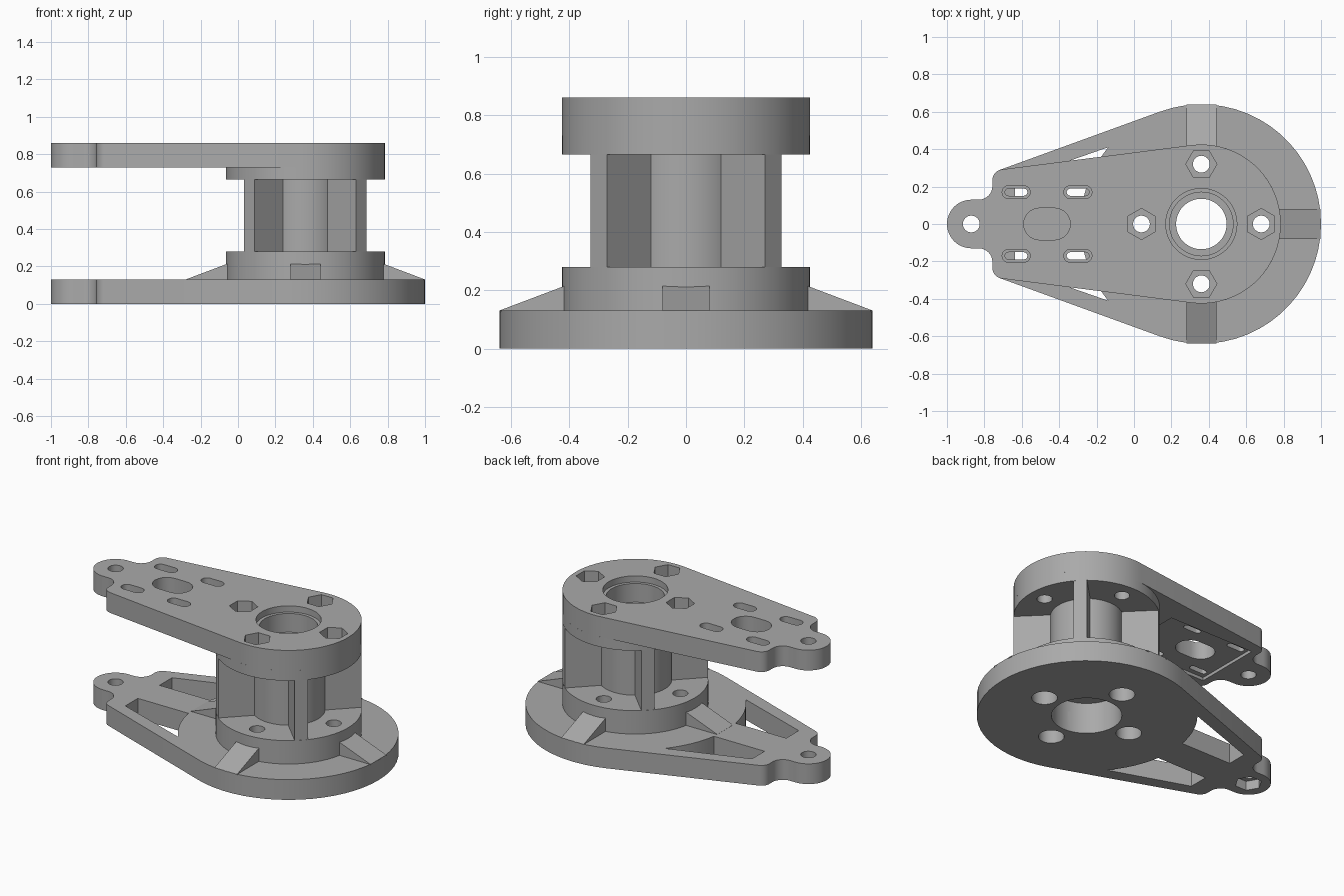
import bpy, bmesh
from math import sin, cos, radians
from mathutils import Matrix

if "Cube" in bpy.data.objects:
    bpy.data.objects.remove(bpy.data.objects["Cube"], do_unlink=True)

grey = bpy.data.materials.new("plain_grey")
grey.use_nodes = True
grey.diffuse_color = (0.4, 0.4, 0.4, 1)
grey.node_tree.nodes["Principled BSDF"].inputs["Base Color"].default_value = (0.4, 0.4, 0.4, 1)

AXIS = 0.36            # x of the hub axis
FLANGE = 0.425         # hub flange radius
RIM = 0.64             # base radius
BOLTS = [(AXIS + 0.32 * cos(radians(a)), 0.32 * sin(radians(a)), a) for a in (0, 90, 180, 270)]


def arc(cx, cy, r, start, end, n):
    """Points along an arc, angles in degrees."""
    step = (end - start) / n
    return [(cx + r * cos(radians(start + i * step)), cy + r * sin(radians(start + i * step)))
            for i in range(n + 1)]


def circle(cx, cy, r, n=48, turn=0):
    return arc(cx, cy, r, turn, turn + 360, n)[:-1]


def slot(cx, cy, length, width):
    r, h = width / 2, (length - width) / 2
    return arc(cx + h, cy, r, -90, 90, 10) + arc(cx - h, cy, r, 90, 270, 10)


def rect(x0, x1, y0, y1):
    return [(x0, y0), (x1, y0), (x1, y1), (x0, y1)]


def prism(name, outline, z0, z1):
    """Extrude a flat outline from z0 to z1."""
    bm = bmesh.new()
    face = bm.faces.new([bm.verts.new((x, y, z0)) for x, y in outline])
    top = bmesh.ops.extrude_face_region(bm, geom=[face])["geom"]
    bmesh.ops.translate(bm, vec=(0, 0, z1 - z0),
                        verts=[v for v in top if isinstance(v, bmesh.types.BMVert)])
    bmesh.ops.recalc_face_normals(bm, faces=bm.faces)
    mesh = bpy.data.meshes.new(name)
    bm.to_mesh(mesh)
    bm.free()
    obj = bpy.data.objects.new(name, mesh)
    bpy.context.collection.objects.link(obj)
    mesh.materials.append(grey)
    return obj


def cut(obj, outline, z0, z1):
    """Remove a prism from a part."""
    cutter = prism("cutter", outline, z0, z1)
    cutter.hide_render = True
    mod = obj.modifiers.new("cut", "BOOLEAN")
    mod.operation, mod.solver, mod.object = "DIFFERENCE", "EXACT", cutter
    bpy.context.view_layer.update()
    result = bpy.data.meshes.new_from_object(obj.evaluated_get(bpy.context.evaluated_depsgraph_get()))
    obj.modifiers.clear()
    obj.data = result
    bpy.data.objects.remove(cutter, do_unlink=True)


def arm_outline(r, a):
    """Round hub end tapering to shoulders and a round tab."""
    half = arc(AXIS, 0, r, 0, a, 18)
    half += arc(-0.70, 0.235, 0.057, a, 180, 8)
    half += arc(-0.83, 0.203, 0.073, 0, -90, 8)
    half += arc(-0.87, 0, 0.13, 90, 180, 12)
    return half + [(x, -y) for x, y in half[-2:0:-1]]


# Main solid parts
base = prism("base_plate", arm_outline(RIM, 110), 0, 0.13)
lower = prism("lower_flange", circle(AXIS, 0, FLANGE, 64), 0.13, 0.28)
core = prism("hub_core", circle(AXIS, 0, 0.212), 0.28, 0.665)
upper = prism("upper_flange", circle(AXIS, 0, FLANGE, 64), 0.665, 0.73)
arm = prism("top_arm", arm_outline(FLANGE, 98), 0.73, 0.86)
parts = [base, lower, core, upper, arm]

# Stepped central bore
for part in parts:
    cut(part, circle(AXIS, 0, 0.135), -0.1, 1)
for part in (base, lower):
    cut(part, circle(AXIS, 0, 0.205), -0.1, 0.2)
for part in (arm, upper):
    cut(part, circle(AXIS, 0, 0.17), 0.70, 1)
cut(arm, circle(AXIS, 0, 0.19), 0.82, 1)

# Bolt holes, hexagonal pockets above and counterbores below
for x, y, angle in BOLTS:
    for part in (base, lower, upper, arm):
        cut(part, circle(x, y, 0.045, 24), -0.1, 1)
    cut(arm, circle(x, y, 0.083, 6, angle + 90), 0.78, 1)
    for part in (base, lower):
        cut(part, circle(x, y, 0.075, 32), -0.1, 0.16)

# Tab holes, with a hexagonal pocket under the base
for part in (base, arm):
    cut(part, circle(-0.87, 0, 0.045, 24), -0.1, 1)
cut(base, circle(-0.87, 0, 0.08, 6), -0.1, 0.06)

# Base windows, bounded by the hub ring
window = [(-0.635, 0.11), (-0.635, 0.237)] + arc(AXIS, 0, 0.645, 140.5, 170.2, 8)
for side in (1, -1):
    cut(base, [(x, side * y) for x, y in window], -0.1, 0.2)

# Arm openings: underside pocket, centre slot and stepped side slots
cut(arm, rect(-0.71, -0.1, -0.22, 0.22), 0.7, 0.75)
cut(arm, slot(-0.465, 0, 0.25, 0.17), 0.7, 1)
for x in (-0.63, -0.30):
    for y in (0.17, -0.17):
        cut(arm, slot(x, y, 0.12, 0.038), 0.7, 1)
        cut(arm, slot(x, y, 0.15, 0.07), 0.81, 1)

# Diagonal fins around the core, and sloped gussets on the base
for i in range(4):
    fin = prism(f"hub_fin_{i + 1}", rect(0.195, FLANGE - 0.002, -0.039, 0.039), 0.28, 0.665)
    fin.data.transform(Matrix.Translation((AXIS, 0, 0)) @ Matrix.Rotation(radians(45 + 90 * i), 4, "Z"))
    gusset = prism(f"gusset_{i + 1}", rect(FLANGE - 0.02, RIM - 0.002, -0.08, 0.08), 0.125, 0.219)
    for v in gusset.data.vertices:
        if v.co.x > 0.5 and v.co.z > 0.2:
            v.co.z = 0.131
    gusset.data.transform(Matrix.Translation((AXIS, 0, 0)) @ Matrix.Rotation(radians(90 * i), 4, "Z"))

# Smooth the round walls, keep the edges sharp
bpy.ops.object.select_all(action="DESELECT")
for part in parts:
    part.select_set(True)
bpy.context.view_layer.objects.active = base
bpy.ops.object.shade_smooth_by_angle(angle=radians(30))
